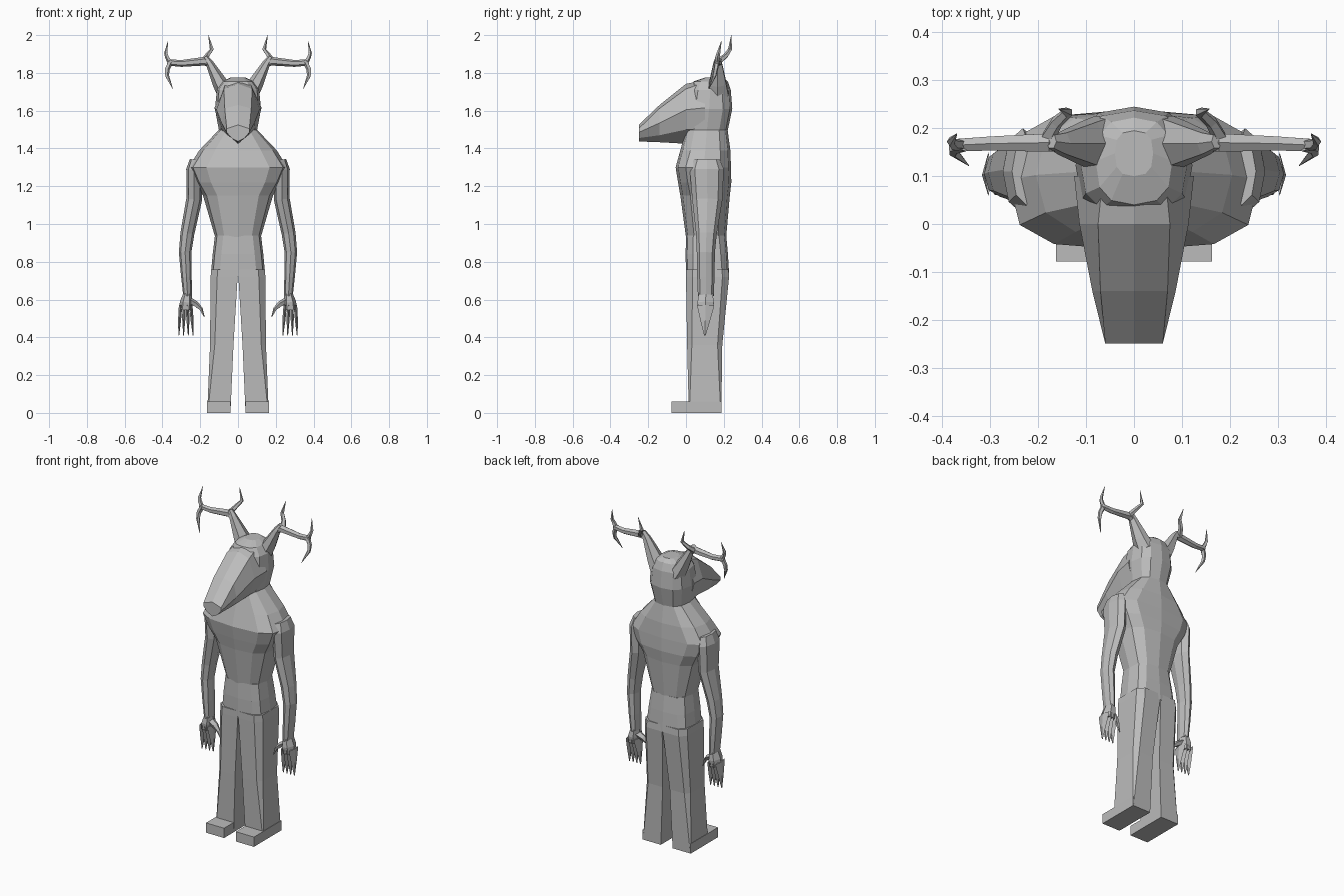
import bpy, bmesh, math
from mathutils import Vector

grey = bpy.data.materials.new("plain_grey")
grey.diffuse_color = (0.5, 0.5, 0.5, 1)


def loft(name, tubes, mirror=False):
    """Skin each list of equal-length rings, capping both ends."""
    bm = bmesh.new()
    for rings in tubes:
        rows = [[bm.verts.new(p) for p in ring] for ring in rings]
        n = len(rows[0])
        for a, b in zip(rows, rows[1:]):
            for i in range(n):
                bm.faces.new((a[i], a[(i + 1) % n], b[(i + 1) % n], b[i]))
        bm.faces.new(rows[0])
        bm.faces.new(rows[-1])
    bmesh.ops.recalc_face_normals(bm, faces=bm.faces[:])
    me = bpy.data.meshes.new(name)
    bm.to_mesh(me)
    bm.free()
    me.materials.append(grey)
    ob = bpy.data.objects.new(name, me)
    bpy.context.collection.objects.link(ob)
    if mirror:
        mod = ob.modifiers.new("mirror", 'MIRROR')
        mod.use_mirror_merge = False
    return ob


def oval(z, hw, y0, y1, e=0.75, n=12):
    """Horizontal rounded ring; e below 1 makes it boxier."""
    def s(v):
        return math.copysign(abs(v) ** e, v) if abs(v) > 1e-6 else 0
    cy, hy = (y0 + y1) / 2, (y1 - y0) / 2
    return [(hw * s(math.cos(2 * math.pi * i / n)),
             cy + hy * s(math.sin(2 * math.pi * i / n)), z) for i in range(n)]


def tube(path, n=6):
    """Tube along (x, y, z, side radius, depth radius) points."""
    pts = [Vector(p[:3]) for p in path]
    rings = []
    for i, p in enumerate(path):
        t = (pts[min(i + 1, len(pts) - 1)] - pts[max(i - 1, 0)]).normalized()
        side = Vector((0, 1, 0)).cross(t).normalized()
        depth = t.cross(side)
        rings.append([pts[i] + side * p[3] * math.cos(2 * math.pi * k / n)
                      + depth * p[4] * math.sin(2 * math.pi * k / n) for k in range(n)])
    return rings


def leg_ring(z, x0, x1, y0, y1, c):
    """Square leg section with chamfered outer corners."""
    return [(x0, y0, z), (x1 - c, y0, z), (x1, y0 + c, z),
            (x1, y1 - c, z), (x1 - c, y1, z), (x0, y1, z)]


# Torso and hips
loft("torso", [[oval(1.55, .09, .0, .22), oval(1.5, .10, .0, .22),
                oval(1.39, .205, -.03, .235), oval(1.30, .262, -.055, .238, .65),
                oval(1.22, .225, -.042, .24, .65), oval(1.15, .185, -.03, .232),
                oval(.90, .112, .004, .21)]])
loft("hips", [[oval(.94, .122, .0, .213, .65), oval(.84, .134, -.002, .222, .6),
               oval(.72, .145, .0, .229, .55)]])

# Legs and feet
loft("leg", [[leg_ring(.76, .0, .142, .0, .225, .035), leg_ring(.72, .002, .145, .0, .228, .035),
              leg_ring(.36, .024, .148, .006, .192, .025),
              leg_ring(.0, .04, .163, .015, .187, .003)]], True)
loft("foot", [[[(x, y, z) for x, y in ((.04, -.078), (.163, -.078), (.163, .187), (.04, .187))]
               for z in (0, .06)]], True)

# Arms
loft("arm", [tube([(.225, .11, 1.34, .03, .07), (.232, .11, 1.29, .042, .09),
                   (.232, .113, 1.13, .042, .08), (.268, .108, .95, .037, .055),
                   (.28, .105, .85, .033, .048), (.273, .105, .72, .028, .046),
                   (.267, .105, .62, .023, .042)], 8)], True)

# Hands: palm, four blade-like fingers and a thumb
hand = [tube([(.267, .105, .63, .023, .042), (.274, .104, .585, .034, .05),
              (.277, .104, .545, .034, .044)])]
for i in range(4):
    x = .25 + i * .018
    spread = (i - 1.7) * .006
    hand.append(tube([(x, .104, .57, .009, .046), (x + spread * .7, .102, .49, .008, .026),
                      (x + spread * 1.2, .10, .41, .002, .004)], 4))
hand.append(tube([(.265, .104, .60, .018, .03), (.222, .098, .575, .016, .022),
                  (.196, .092, .55, .01, .013), (.178, .09, .507, .002, .003)], 5))
loft("hand", hand, True)

# Head: round cranium and long tapering muzzle
loft("cranium", [[oval(1.49, .10, .0, .22), oval(1.61, .122, .0, .245),
                  oval(1.71, .112, .02, .237), oval(1.755, .08, .04, .222),
                  oval(1.775, .04, .1, .195)]])


def muzzle_ring(y, top, half):
    """Mirror a half section of (x, z) points around the centre line."""
    return ([(0, y, top)] + [(x, y, z) for x, z in half]
            + [(-x, y, z) for x, z in reversed(half) if x > 0])


loft("muzzle", [[
    muzzle_ring(-.25, 1.525, [(.06, 1.505), (.06, 1.485), (.035, 1.455), (0, 1.437)]),
    muzzle_ring(-.14, 1.63, [(.07, 1.612), (.087, 1.535), (.055, 1.47), (0, 1.433)]),
    muzzle_ring(.0, 1.742, [(.075, 1.715), (.114, 1.605), (.085, 1.5), (0, 1.425)]),
    muzzle_ring(.10, 1.762, [(.065, 1.75), (.125, 1.615), (.095, 1.5), (0, 1.475)])]])

# Antlers: broad base, side beam and three hooked tines
loft("antler", [
    tube([(.062, .168, 1.69, .048, .066), (.095, .168, 1.745, .04, .052),
          (.15, .168, 1.85, .021, .026), (.172, .172, 1.885, .012, .016)]),
    tube([(.145, .168, 1.845, .014, .018), (.178, .17, 1.862, .023, .022),
          (.30, .168, 1.85, .018, .017), (.365, .165, 1.855, .017, .015),
          (.375, .165, 1.857, .008, .008)]),
    tube([(.18, .18, 1.865, .016, .016), (.162, .212, 1.892, .013, .014),
          (.138, .233, 1.925, .011, .011), (.157, .24, 2.0, .001, .001)], 5),
    tube([(.355, .165, 1.845, .014, .014), (.376, .166, 1.885, .011, .012),
          (.382, .172, 1.905, .009, .01), (.37, .188, 1.97, .001, .001)], 5),
    tube([(.355, .165, 1.865, .014, .014), (.375, .158, 1.82, .014, .012),
          (.376, .15, 1.785, .011, .011), (.345, .122, 1.715, .001, .001)], 5),
], True)
